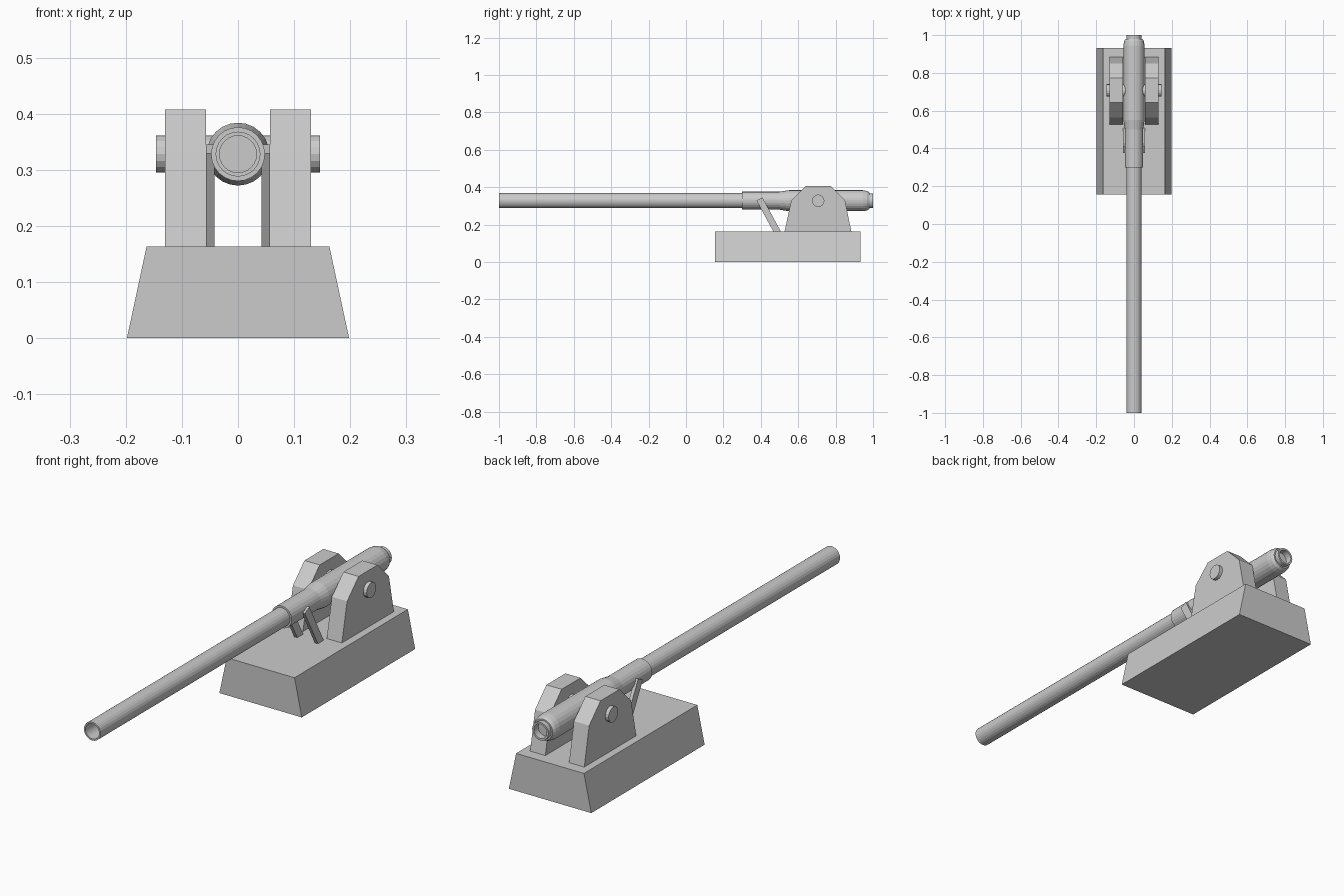
import bpy, bmesh, math
from mathutils import Vector

cube = bpy.data.objects.get("Cube")
if cube:
    bpy.data.objects.remove(cube, do_unlink=True)

grey = bpy.data.materials.new("plain_grey")
grey.use_nodes = True
grey.diffuse_color = (0.6, 0.6, 0.6, 1)
grey.node_tree.nodes["Principled BSDF"].inputs["Base Color"].default_value = (0.6, 0.6, 0.6, 1)

AXIS_Z = 0.328      # height of the barrel axis
DECK_Z = 0.163      # top of the base


def finish(name, bm):
    bmesh.ops.recalc_face_normals(bm, faces=bm.faces)
    mesh = bpy.data.meshes.new(name)
    bm.to_mesh(mesh)
    bm.free()
    mesh.materials.append(grey)
    obj = bpy.data.objects.new(name, mesh)
    bpy.context.collection.objects.link(obj)
    return obj


def prism(name, outline, offset):
    """Extrude a closed outline of 3D points along offset."""
    bm = bmesh.new()
    face = bm.faces.new([bm.verts.new(p) for p in outline])
    ext = bmesh.ops.extrude_face_region(bm, geom=[face])
    verts = [v for v in ext["geom"] if isinstance(v, bmesh.types.BMVert)]
    bmesh.ops.translate(bm, verts=verts, vec=offset)
    return finish(name, bm)


def lathe_y(name, profile, sides):
    """Revolve (y, radius) points about the barrel axis."""
    bm = bmesh.new()
    centre = Vector((0, 0, AXIS_Z))
    verts = [bm.verts.new((r, y, AXIS_Z)) for y, r in profile]
    edges = [bm.edges.new(pair) for pair in zip(verts, verts[1:])]
    bmesh.ops.spin(bm, geom=verts + edges, cent=centre, axis=(0, 1, 0),
                   angle=math.tau, steps=sides, use_merge=True)
    bmesh.ops.remove_doubles(bm, verts=bm.verts, dist=0.0001)
    return finish(name, bm)


# Base with sloping sides
prism("base", [(-0.198, 0.155, 0), (0.198, 0.155, 0),
               (0.163, 0.155, DECK_Z), (-0.163, 0.155, DECK_Z)], (0, 0.778, 0))

# Barrel: bore, tube, sleeve, flared breech and hollow rear rim
lathe_y("barrel", [
    (-0.8, 0), (-0.8, 0.033), (-1, 0.033), (-1, 0.04),
    (0.3, 0.04), (0.3, 0.048), (0.5, 0.048), (0.55, 0.056),
    (0.945, 0.056), (0.968, 0.052), (0.98, 0.045), (0.98, 0.039),
    (1, 0.039), (1, 0.031), (0.97, 0.031), (0.97, 0)], 24)

# Cheek, trunnion and strut on each side
cheek = [(0.527, DECK_Z), (0.563, 0.33), (0.642, 0.408),
         (0.772, 0.408), (0.85, 0.33), (0.884, DECK_Z)]
strut = [(0.467, DECK_Z), (0.377, 0.329), (0.409, 0.345), (0.507, DECK_Z)]
for side, s in (("left", 1), ("right", -1)):
    prism(side + "_cheek", [(s * 0.057, y, z) for y, z in cheek], (s * 0.073, 0, 0))
    prism(side + "_strut", [(s * 0.042, y, z) for y, z in strut], (s * 0.015, 0, 0))
    ring = [(s * 0.035, 0.707 + 0.033 * math.cos(a), AXIS_Z + 0.033 * math.sin(a))
            for a in (math.tau * i / 16 for i in range(16))]
    prism(side + "_trunnion", ring, (s * 0.111, 0, 0))
